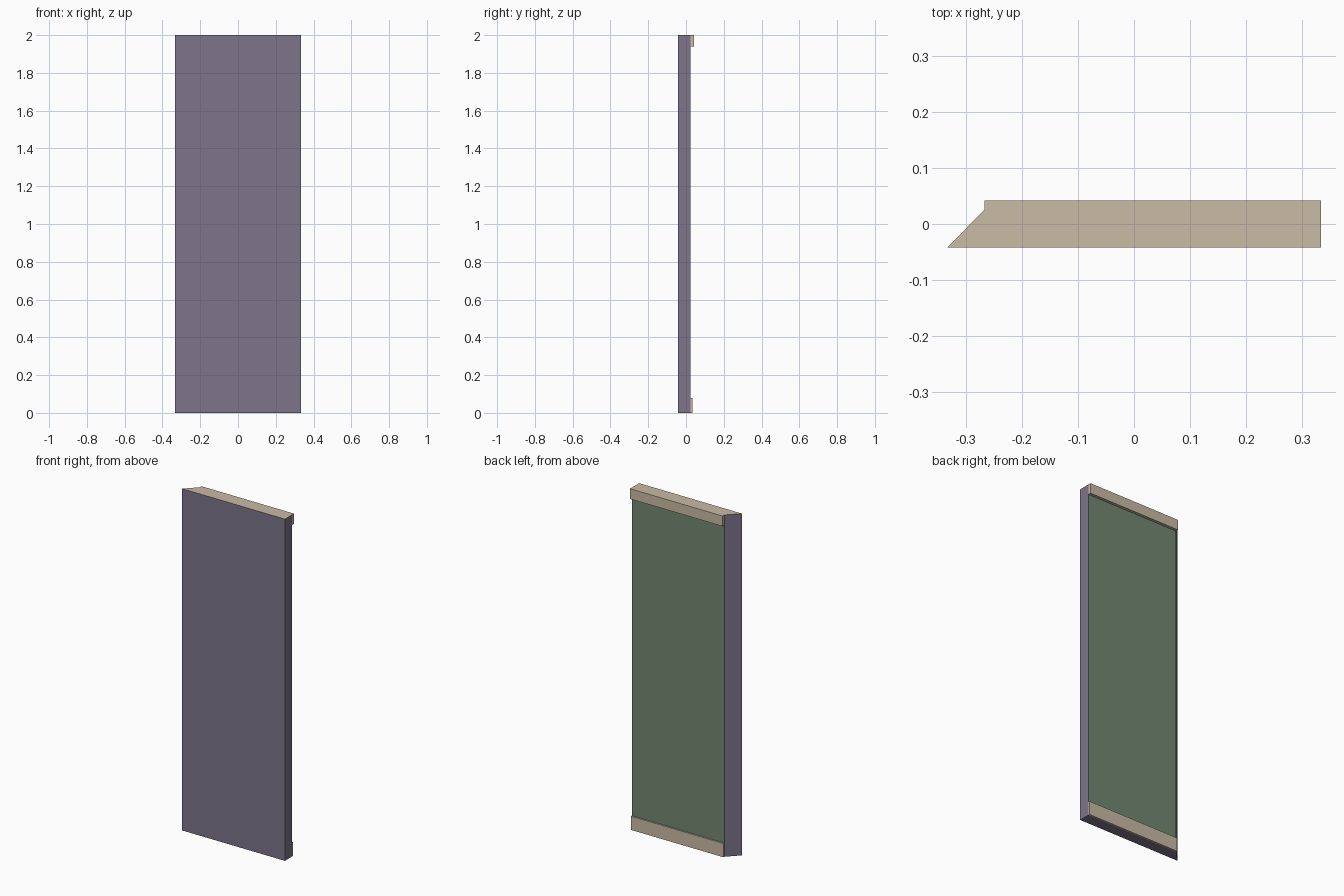
import bpy, bmesh

if "Cube" in bpy.data.objects:
    bpy.data.objects.remove(bpy.data.objects["Cube"])


def material(name, rgb):
    m = bpy.data.materials.new(name)
    m.diffuse_color = (*rgb, 1.0)
    m.use_nodes = True
    m.node_tree.nodes["Principled BSDF"].inputs["Base Color"].default_value = m.diffuse_color
    return m


purple = material("muted purple", (0.205, 0.178, 0.254))
tan = material("tan wood", (0.586, 0.499, 0.381))
green = material("sage green", (0.171, 0.242, 0.166))

FRONT, BACK = -0.042, 0.025      # wall faces in y
LEFT, INNER, RIGHT = -0.333, -0.267, 0.333


def prism(name, outline, z0, z1, mats, rule=lambda n: 0):
    """Extrude a plan outline upward; rule picks a material from the normal."""
    bm = bmesh.new()
    base = bm.faces.new([bm.verts.new((x, y, z0)) for x, y in outline])
    top = bmesh.ops.extrude_face_region(bm, geom=[base])["geom"]
    bmesh.ops.translate(bm, vec=(0, 0, z1 - z0),
                        verts=[v for v in top if isinstance(v, bmesh.types.BMVert)])
    bmesh.ops.recalc_face_normals(bm, faces=bm.faces[:])
    bm.normal_update()
    for f in bm.faces:
        f.material_index = rule(f.normal)
    mesh = bpy.data.meshes.new(name)
    bm.to_mesh(mesh)
    bm.free()
    for m in mats:
        mesh.materials.append(m)
    ob = bpy.data.objects.new(name, mesh)
    bpy.context.collection.objects.link(ob)
    return ob


# Wall panel with a mitred left end: tan top, green room side, purple elsewhere
prism("wall_panel",
      [(LEFT, FRONT), (RIGHT, FRONT), (RIGHT, BACK), (INNER, BACK)],
      0, 2, [purple, tan, green],
      lambda n: 1 if n.z > 0.9 else 2 if n.y > 0.9 else 0)

# Skirting board and ceiling trim along the room side
for name, depth, z0, z1 in (("skirting_board", 0.034, 0, 0.08),
                            ("ceiling_trim", 0.042, 1.94, 2)):
    prism(name, [(INNER, BACK), (RIGHT, BACK), (RIGHT, depth), (INNER, depth)],
          z0, z1, [tan])
